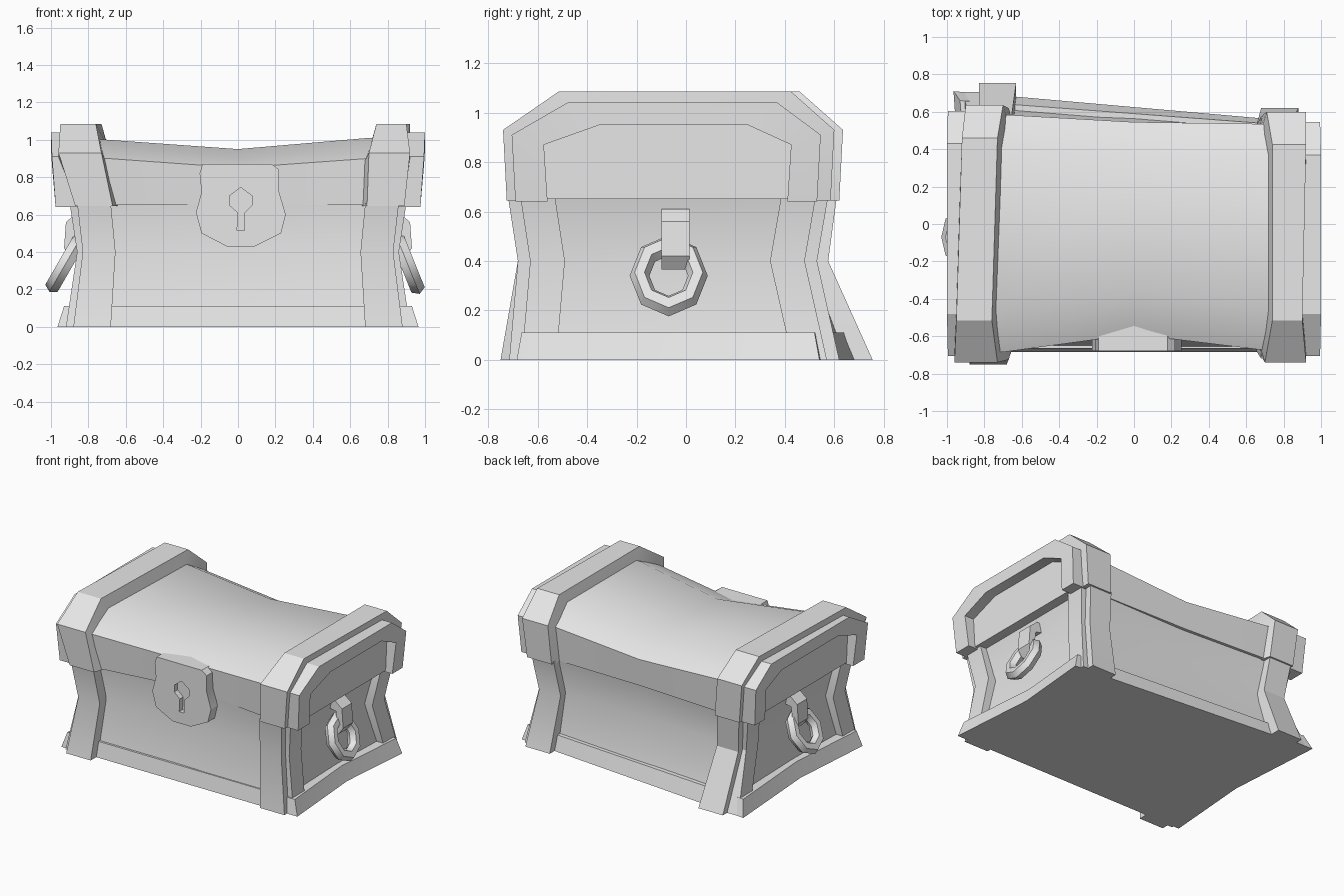
import bpy, bmesh
from math import radians

if "Cube" in bpy.data.objects:
    bpy.data.objects.remove(bpy.data.objects["Cube"], do_unlink=True)

grey = bpy.data.materials.new("plain grey")
grey.use_nodes = True
grey.diffuse_color = (0.8, 0.8, 0.8, 1)
grey.node_tree.nodes["Principled BSDF"].inputs["Base Color"].default_value = (0.8, 0.8, 0.8, 1)


def finish(ob, angle):
    bpy.ops.object.select_all(action="DESELECT")
    ob.select_set(True)
    bpy.context.view_layer.objects.active = ob
    bpy.ops.object.shade_smooth_by_angle(angle=radians(angle))


def loft(name, sections, angle=25):
    """Skin a row of equal, closed cross-sections and cap both ends."""
    bm = bmesh.new()
    rings = [[bm.verts.new(p) for p in s] for s in sections]
    n = len(rings[0])
    for a, b in zip(rings, rings[1:]):
        for i in range(n):
            j = (i + 1) % n
            bm.faces.new((a[i], a[j], b[j], b[i]))
    bm.faces.new(rings[0])
    bm.faces.new(rings[-1])
    bmesh.ops.recalc_face_normals(bm, faces=bm.faces)
    me = bpy.data.meshes.new(name)
    bm.to_mesh(me)
    bm.free()
    me.materials.append(grey)
    ob = bpy.data.objects.new(name, me)
    bpy.context.collection.objects.link(ob)
    finish(ob, angle)
    return ob


def rect(x0, x1, y0, y1, z):
    return [(x0, y0, z), (x1, y0, z), (x1, y1, z), (x0, y1, z)]


def outline(z, xs, front, back_left, back_right, pinch, side_pinch):
    """Plan outline of the box, drawn in at the middle of each side."""
    back = (back_left + back_right) / 2
    mid = (front + back) / 2
    return [(-xs, front, z), (0, front + pinch, z), (xs, front, z),
            (xs - side_pinch, mid, z), (xs, back_right, z),
            (0, back - pinch * 0.4, z), (-xs, back_left, z),
            (-xs + side_pinch, mid, z)]


def lid_profile(front, back, top, shoulder, low=0.65):
    """Chamfered arch as (y, z) points, from front to back."""
    return [(front, low), (front - 0.015, shoulder), (front + 0.21, top),
            (back - 0.16, top), (back + 0.015, shoulder), (back, low)]


# Box with a narrow waist
loft("chest_body", [outline(0.02, 0.87, -0.67, 0.66, 0.52, 0.0, 0.02),
                    outline(0.40, 0.80, -0.61, 0.51, 0.47, 0.03, 0.01),
                    outline(0.66, 0.85, -0.66, 0.56, 0.52, 0.08, 0.0)], 40)

# Flared plinth
loft("base_plinth", [outline(0.0, 0.965, -0.685, 0.71, 0.54, 0.0, 0.05),
                     outline(0.11, 0.93, -0.665, 0.66, 0.52, 0.0, 0.05)])

# Barrel lid, sagging in the middle
barrel = [(-0.92, -0.67, 0.57, 1.0, 0.9), (-0.70, -0.67, 0.57, 1.0, 0.9),
          (0.0, -0.575, 0.53, 0.95, 0.85),
          (0.70, -0.66, 0.52, 1.01, 0.9), (0.92, -0.66, 0.51, 1.01, 0.9)]
loft("lid_barrel", [[(x, y, z) for y, z in lid_profile(*p)] for x, *p in barrel], 60)


def arch(name, outer, inner, x_out, x_in, skirt):
    """Band following an arch; the edge next to the barrel is splayed by skirt."""
    loft(name, [[(xo, *o), (xi, *o), (xi - skirt, *i), (xo, *i)]
                for o, i, xo, xi in zip(outer, inner, x_out, x_in)])


for side, s in (("left", 1), ("right", -1)):
    pos = s > 0
    # Lid strap and end rim
    back = 0.585 if pos else 0.62
    strap = lid_profile(-0.725, back, 1.085, 0.93, 0.645)
    under = lid_profile(-0.63, back - 0.1, 0.97, 0.87, 0.645)
    outs = (0.89, 0.92, 0.90, 0.92, 0.92, 0.89) if pos else (0.87, 0.96, 0.95, 0.92, 0.90, 0.87)
    ins = (0.69, 0.70, 0.74, 0.74, 0.71, 0.69) if pos else (0.67, 0.73, 0.76, 0.73, 0.70, 0.67)
    arch(side + "_lid_strap", strap, under, [s * x for x in outs], [s * x for x in ins], s * 0.03)

    back = 0.53 if pos else 0.59
    rim = lid_profile(-0.69, back, 1.04, 0.91, 0.64)
    inner = lid_profile(-0.56, back - 0.12, 0.95, 0.87, 0.64)
    outs = [s * x for x in (0.975, 0.995, 1, 1, 0.995, 0.975)]
    arch(side + "_end_rim", rim, inner, outs, [s * 0.84] * 6, 0)

    # Corner straps: an outer face strap and a side flange for each corner
    for end, f in (("front", -1), ("back", 1)):
        if f < 0:
            faces = (0.715, 0.68, 0.72) if pos else (0.75, 0.68, 0.72)
        else:
            faces = (0.62, 0.53, 0.575) if pos else (0.755, 0.575, 0.61)
        shift = -0.05 if f > 0 and not pos else 0
        rows = [(0.0, 0.68 + shift, 0.88 + shift), (0.4, 0.655, 0.83), (0.66, 0.68, 0.86)]
        loft(f"{side}_{end}_corner_strap",
             [rect(s * a, s * b, f * y, f * (y - 0.12), z)
              for (z, a, b), y in zip(rows, faces)])
        loft(f"{side}_{end}_side_flange",
             [rect(s * 0.74, s * x, f * (y - 0.05), f * (y - 0.19), z)
              for z, x, y in zip((0.0, 0.4, 0.66), (0.92, 0.86, 0.90), faces)])

    # Handle bracket and hanging ring
    hook = [(0.78, 0.61), (0.86, 0.61), (0.92, 0.56), (0.93, 0.42),
            (0.89, 0.365), (0.86, 0.38), (0.88, 0.45), (0.87, 0.53), (0.78, 0.55)]
    loft(side + "_handle_bracket", [[(s * x, y, z) for x, z in hook] for y in (-0.1, 0.015)])
    bpy.ops.mesh.primitive_torus_add(
        major_segments=8, minor_segments=6, major_radius=0.118, minor_radius=0.04,
        location=(s * (0.905 if pos else 0.92), -0.07, 0.34),
        rotation=(0, s * radians(68 if pos else 60), 0))
    ring = bpy.context.object
    ring.name = side + "_handle_ring"
    ring.scale = (1.12, 1.0, 1.1)
    ring.data.materials.append(grey)
    finish(ring, 50)

# Lock plate with a sunken keyhole
plate = [(-0.19, 0.87), (0.18, 0.87), (0.22, 0.84), (0.22, 0.72), (0.255, 0.6),
         (0.23, 0.5), (0.09, 0.43), (-0.06, 0.43), (-0.195, 0.5), (-0.225, 0.61),
         (-0.195, 0.72), (-0.205, 0.82)]
keyhole = [(0.015, 0.745), (0.075, 0.70), (0.075, 0.65), (0.035, 0.61), (0.035, 0.515),
           (-0.005, 0.515), (0.0, 0.61), (-0.045, 0.65), (-0.045, 0.70)]
lock = loft("lock_plate", [[(x, y, z) for x, z in plate] for y in (-0.68, -0.53)])
cutter = loft("keyhole_cutter", [[(x, y, z) for x, z in keyhole] for y in (-0.75, -0.64)])
cutter.hide_render = True
cut = lock.modifiers.new("keyhole", "BOOLEAN")
cut.operation = "DIFFERENCE"
cut.solver = "EXACT"
cut.object = cutter
bpy.context.view_layer.objects.active = lock
bpy.ops.object.modifier_apply(modifier=cut.name)
bpy.data.objects.remove(cutter, do_unlink=True)
